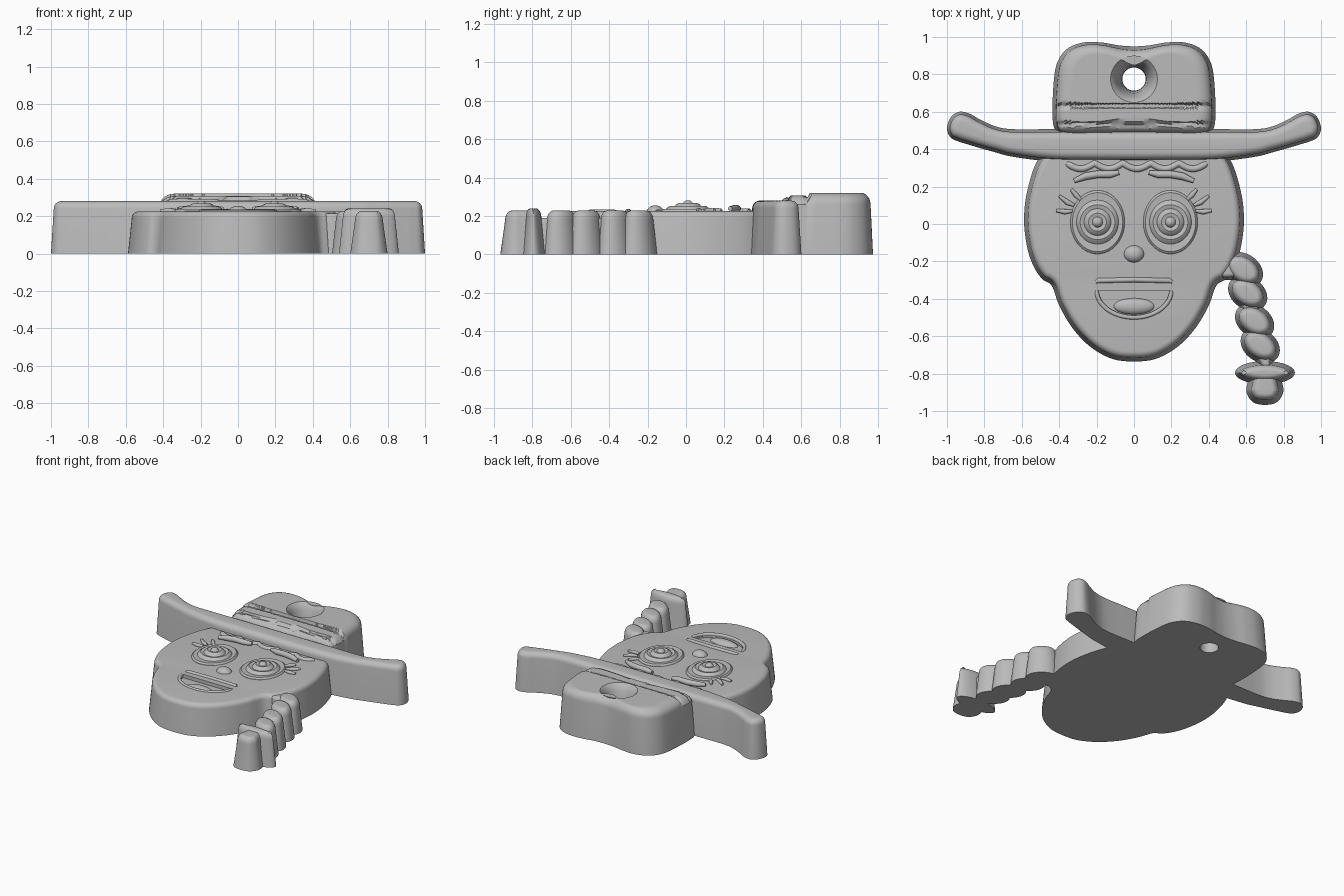
import bpy, bmesh, math
from mathutils import Vector

cube = bpy.data.objects.get("Cube")
if cube:
    bpy.data.objects.remove(cube, do_unlink=True)

GREY = (0.5, 0.5, 0.5, 1)
mat = bpy.data.materials.new("plain grey")
mat.use_nodes = True
mat.diffuse_color = GREY
mat.node_tree.nodes["Principled BSDF"].inputs["Base Color"].default_value = GREY


def activate(ob):
    bpy.ops.object.select_all(action='DESELECT')
    ob.select_set(True)
    bpy.context.view_layer.objects.active = ob


def finish(name, bm):
    bmesh.ops.recalc_face_normals(bm, faces=bm.faces)
    me = bpy.data.meshes.new(name)
    bm.to_mesh(me)
    bm.free()
    me.materials.append(mat)
    ob = bpy.data.objects.new(name, me)
    bpy.context.collection.objects.link(ob)
    activate(ob)
    bpy.ops.object.shade_smooth_by_angle(angle=math.radians(40))
    return ob


def spline(pts, n=6):
    """Closed smooth curve through the points."""
    p = [Vector(q) for q in pts]
    out = []
    for i in range(len(p)):
        a, b, c, d = (p[(i + k) % len(p)] for k in (-1, 0, 1, 2))
        for j in range(n):
            t = j / n
            out.append(b + (c - a) * t / 2 + (a * 2 - b * 5 + c * 4 - d) * t * t / 2
                       + (b * 3 - a - c * 3 + d) * t ** 3 / 2)
    return out


def mirrored(half):
    """Left half from bottom centre to top centre becomes a closed outline."""
    return half + [(-x, y) for x, y in reversed(half) if x != 0]


def ellipse(cx, cy, rx, ry, turn=0, n=40, arc=2 * math.pi, start=0):
    out = []
    for i in range(n):
        a = start + arc * i / n
        x, y = rx * math.cos(a), ry * math.sin(a)
        out.append(Vector((cx + x * math.cos(turn) - y * math.sin(turn),
                           cy + x * math.sin(turn) + y * math.cos(turn))))
    return out


def skin(bm, rings):
    """Quads between neighbouring closed rings."""
    for lo, hi in zip(rings, rings[1:]):
        for i in range(len(lo)):
            bm.faces.new((lo[i - 1], lo[i], hi[i], hi[i - 1]))


def cap(bm, ring):
    """Strips joining each point to the one opposite it across the first point's axis."""
    n = len(ring)
    for i in range(1, n // 2 + 1):
        quad = list(dict.fromkeys((ring[i - 1], ring[i], ring[n - i], ring[(n - i + 1) % n])))
        if len(quad) > 2:
            bm.faces.new(quad)


def rim(top, draft, rnd, drop):
    """Inset and height of a drafted wall with a rounded upper edge."""
    arc = [k * math.pi / 12 for k in range(7)]
    return [(draft + rnd * (1 - math.cos(a)), top - drop + drop * math.sin(a)) for a in arc]


def plate(name, outline, top, draft, rnd, drop=None, base=0):
    n = len(outline)
    area = sum(outline[i - 1].cross(outline[i]) for i in range(n))
    norm = []
    for i in range(n):
        t = (outline[(i + 1) % n] - outline[i - 1]).normalized()
        norm.append(Vector((-t.y, t.x)) * (1 if area > 0 else -1))
    bm = bmesh.new()
    rings = [[bm.verts.new((*(p + q * d), z)) for p, q in zip(outline, norm)]
             for d, z in [(0, base)] + rim(top, draft, rnd, drop or rnd)]
    skin(bm, rings)
    cap(bm, rings[0])
    cap(bm, rings[-1])
    return finish(name, bm)


def lathe(name, cx, cy, profile, n=48):
    """Profile rows are radius, height and y stretch."""
    bm = bmesh.new()
    rings = [[bm.verts.new((*p, z)) for p in ellipse(cx, cy, r, r * s, n=n)] for r, z, s in profile]
    skin(bm, rings)
    cap(bm, rings[0])
    cap(bm, rings[-1])
    return finish(name, bm)


def ridge(name, pts, r, z):
    """Raised round cord lying on the face."""
    cu = bpy.data.curves.new(name, 'CURVE')
    cu.dimensions = '3D'
    cu.bevel_depth = r
    cu.bevel_resolution = 3
    cu.use_fill_caps = True
    sp = cu.splines.new('POLY')
    sp.points.add(len(pts) - 1)
    last = len(pts) - 1
    for i, (q, p) in enumerate(zip(sp.points, pts)):
        q.co = (p[0], p[1], z, 1)
        q.radius = 0.6 if i in (0, last) else 1
    cu.materials.append(mat)
    ob = bpy.data.objects.new(name, cu)
    bpy.context.collection.objects.link(ob)
    activate(ob)
    bpy.ops.object.convert(target='MESH')
    bpy.ops.object.shade_smooth_by_angle(angle=math.radians(60))


# Head with recessed mouth
head_half = [(0, -0.735), (-0.12, -0.72), (-0.235, -0.655), (-0.33, -0.555), (-0.4, -0.435),
             (-0.44, -0.33), (-0.49, -0.295), (-0.535, -0.23), (-0.57, -0.13), (-0.588, 0.02),
             (-0.57, 0.18), (-0.51, 0.35), (-0.4, 0.43), (0, 0.45)]
head = plate("head", spline(mirrored(head_half)), 0.225, 0.02, 0.035)
mouth = ellipse(0, -0.355, 0.195, 0.135, n=30, arc=math.pi * 30 / 29, start=math.pi)
cutter = plate("mouth_cutter", mouth, 0.4, 0, 0.001, base=0.2)
cut = head.modifiers.new("mouth", 'BOOLEAN')
cut.operation = 'DIFFERENCE'
cut.solver = 'EXACT'
cut.object = cutter
activate(head)
bpy.ops.object.modifier_apply(modifier=cut.name)
bpy.data.objects.remove(cutter, do_unlink=True)
bpy.ops.object.shade_smooth_by_angle(angle=math.radians(40))

# Hat brim from stations of x, front edge and back edge
stations = [(-0.98, 0.462, 0.57), (-0.935, 0.44, 0.6), (-0.88, 0.423, 0.59), (-0.82, 0.405, 0.557),
            (-0.74, 0.383, 0.522), (-0.65, 0.36, 0.507), (-0.45, 0.335, 0.507), (-0.2, 0.33, 0.507)]
stations += [(-x, lo, hi) for x, lo, hi in reversed(stations)]
brim = [(-1, 0.51)] + [(x, lo) for x, lo, hi in stations]
brim += [(1, 0.51)] + [(x, hi) for x, lo, hi in reversed(stations)]
plate("hat_brim", spline(brim), 0.28, 0.015, 0.04)

# Hat crown: rings run from the flared hanging hole out to the rim and down the wall
crown_half = [(0, 0.47), (-0.2, 0.47), (-0.37, 0.475), (-0.425, 0.51), (-0.436, 0.62),
              (-0.425, 0.8), (-0.4, 0.885), (-0.345, 0.945), (-0.26, 0.972), (-0.17, 0.97),
              (-0.08, 0.955), (0, 0.95)]
centre = Vector((0, 0.775))
spokes = [p - centre for p in spline(mirrored(crown_half), 10)]


def band_drop(y):
    """Depth of the hat band and its two grooves below the crown top."""
    for limit, depth in ((0.525, 0.02), (0.545, 0.028), (0.62, 0.013), (0.643, 0.022)):
        if y < limit:
            return depth
    return 0


rows = [[(s.normalized() * r, z) for s in spokes]
        for r, z in ((0.062, 0), (0.064, 0.1), (0.075, 0.2), (0.095, 0.275), (0.11, 0.305), (0.125, 0.32))]
edge = rim(0.32, 0.02, 0.08, 0.06)[::-1]
for k in range(1, 40):
    rows.append([(s.normalized() * (0.125 + (s.length - edge[0][0] - 0.125) * k / 40), 0.32) for s in spokes])
rows += [[(s.normalized() * (s.length - d), z) for s in spokes] for d, z in edge + [(0, 0)]]
bm = bmesh.new()
rings = [[bm.verts.new((*(centre + p), z - (band_drop(centre.y + p.y) if z > 0.27 else 0)))
          for p, z in row] for row in rows]
skin(bm, rings + rings[:1])
finish("hat_crown", bm)

# Braid, tie and tuft on the left side
for i, (x, y) in enumerate([(0.585, -0.245), (0.608, -0.37), (0.645, -0.52), (0.675, -0.65)]):
    plate(f"braid_lobe_{i + 1}", ellipse(x, y, 0.113, 0.085, -0.6), 0.228, 0.02, 0.035, 0.05)
plate("braid_root", ellipse(0.5, -0.25, 0.1, 0.05), 0.215, 0.015, 0.02)
plate("braid_core", ellipse(0.65, -0.55, 0.3, 0.06, -1.3), 0.19, 0.02, 0.02)
plate("braid_tie", ellipse(0.7, -0.795, 0.16, 0.062), 0.24, 0.02, 0.03, 0.05)
tuft = [(0.7, -0.967), (0.64, -0.955), (0.605, -0.91), (0.605, -0.86), (0.64, -0.78),
        (0.76, -0.78), (0.795, -0.86), (0.795, -0.91), (0.76, -0.955)]
plate("braid_tuft", spline(tuft), 0.228, 0.025, 0.035, 0.05)

# Eyes, lashes and brows
eye = [(0.148, 0.21, 1.17), (0.145, 0.228, 1.17), (0.135, 0.237, 1.17), (0.122, 0.235, 1.15),
       (0.112, 0.234, 1.05), (0.104, 0.246, 1), (0.093, 0.252, 1), (0.082, 0.249, 1),
       (0.072, 0.246, 1), (0.06, 0.261, 1), (0.048, 0.267, 1), (0.036, 0.264, 1),
       (0.028, 0.262, 1), (0.022, 0.272, 1), (0.012, 0.28, 1), (0.002, 0.281, 1)]
lashes = [[(0.33, 0.07), (0.37, 0.065), (0.415, 0.072)],
          [(0.32, 0.1), (0.355, 0.115), (0.4, 0.15)],
          [(0.285, 0.13), (0.31, 0.155), (0.335, 0.185)]]
brow = [(0.08, 0.275), (0.13, 0.265), (0.2, 0.265), (0.26, 0.255), (0.32, 0.23)]
for s, side in ((1, "left"), (-1, "right")):
    lathe(f"{side}_eye", s * 0.195, 0.01, eye)
    for i, lash in enumerate(lashes):
        ridge(f"{side}_lash_{i + 1}", [(s * x, y) for x, y in lash], 0.014, 0.229)
    ridge(f"{side}_brow", [(s * x, y) for x, y in brow], 0.02, 0.238)

# Scalloped fringe under the brim
wave = [(-0.36 + i * 0.0125, 0.325 - 0.03 * abs(math.sin(i * math.pi / 12))) for i in range(61)]
ridge("fringe", wave, 0.018, 0.222)

# Nose
dome = [(math.cos(a * math.pi / 16), math.sin(a * math.pi / 16)) for a in range(8)]
lathe("nose", 0, -0.16, [(0.055 * c, 0.215 + 0.04 * s, 0.85) for c, s in dome])

# Lips and tongue
ridge("upper_lip", [(-0.205, -0.31), (-0.19, -0.303), (0, -0.298), (0.19, -0.303), (0.205, -0.31)], 0.014, 0.223)
ridge("lower_lip", ellipse(0, -0.355, 0.2, 0.145, n=30, arc=math.pi * 30 / 29, start=math.pi), 0.012, 0.221)
lathe("tongue", 0, -0.44, [(0.11 * c, 0.195 + 0.03 * s, 0.4) for c, s in dome])
